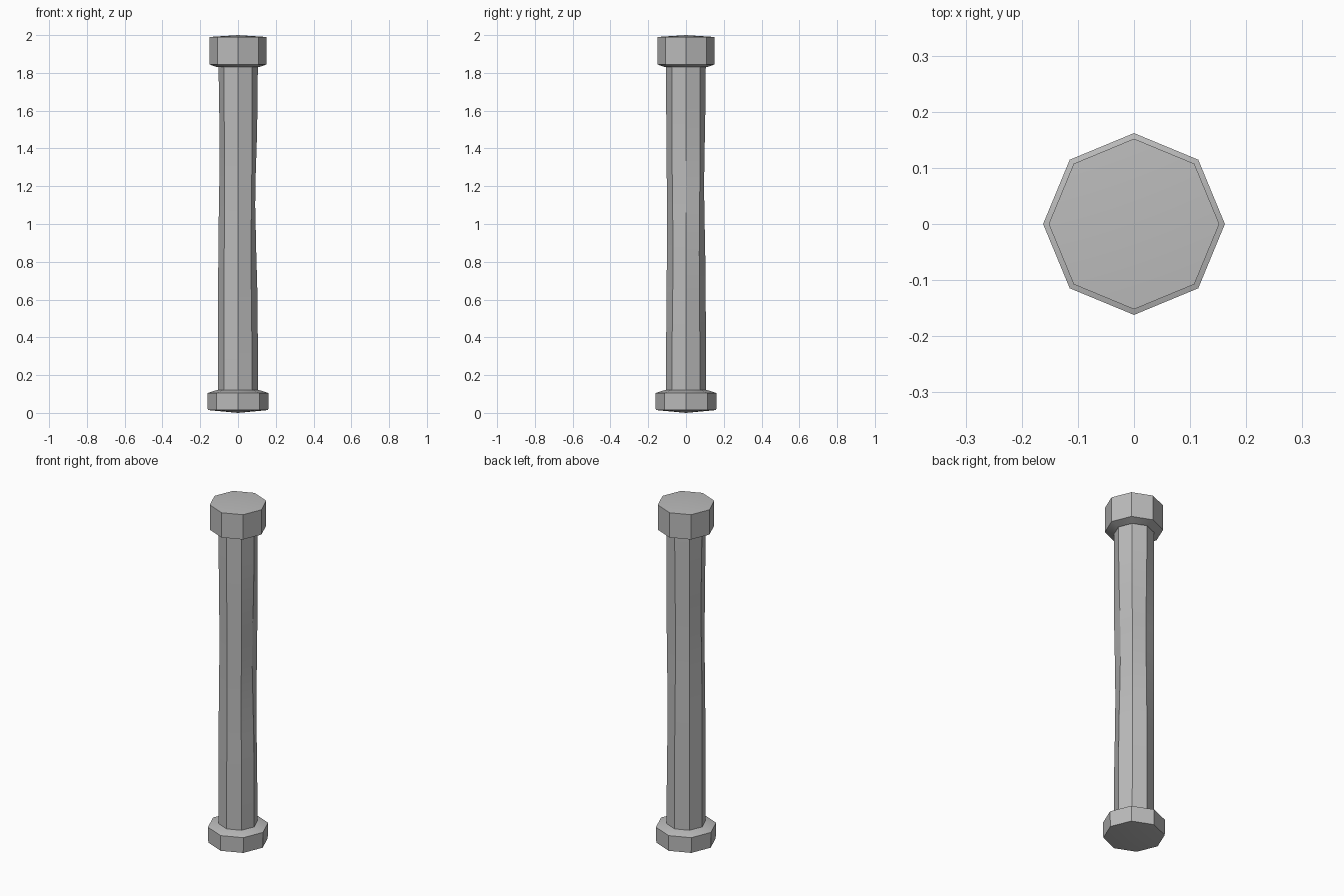
import bpy
import bmesh
from math import cos, sin, tau, radians, exp

SIDES = 8

cube = bpy.data.objects.get("Cube")
if cube:
    bpy.data.objects.remove(cube, do_unlink=True)

stone = bpy.data.materials.new("grey_stone")
stone.use_nodes = True
GREY = (0.5, 0.5, 0.5, 1.0)
stone.diffuse_color = GREY
stone.node_tree.nodes["Principled BSDF"].inputs["Base Color"].default_value = GREY


def no_wear(side, z):
    return 0.0


def octagon_part(name, profile, bottom=None, top=None, wear=no_wear):
    """Skin octagonal rings of (radius, z); bottom and top are optional peak heights."""
    bm = bmesh.new()
    rings = []
    for radius, z in profile:
        ring = []
        for side in range(SIDES):
            a = tau * side / SIDES
            r = radius - wear(side, z)
            ring.append(bm.verts.new((r * cos(a), r * sin(a), z)))
        rings.append(ring)
    for low, high in zip(rings, rings[1:]):
        for i in range(SIDES):
            j = (i + 1) % SIDES
            bm.faces.new((low[i], low[j], high[j], high[i]))
    # Ends are either shallow peaks or left open inside a neighbouring part
    for ring, peak in ((rings[0], bottom), (rings[-1], top)):
        if peak is not None:
            tip = bm.verts.new((0, 0, peak))
            for i in range(SIDES):
                bm.faces.new((ring[i], ring[(i + 1) % SIDES], tip))
    bmesh.ops.recalc_face_normals(bm, faces=bm.faces)
    mesh = bpy.data.meshes.new(name)
    bm.to_mesh(mesh)
    bm.free()
    mesh.materials.append(stone)
    obj = bpy.data.objects.new(name, mesh)
    bpy.context.collection.objects.link(obj)
    bpy.ops.object.select_all(action="DESELECT")
    obj.select_set(True)
    bpy.context.view_layer.objects.active = obj
    bpy.ops.object.shade_smooth_by_angle(angle=radians(20))
    return obj


# Worn hollows along the shaft corners: corner -> (height, depth)
HOLLOWS = {0: (1.1, 0.014), 1: (0.8, 0.006), 2: (1.2, 0.009), 4: (1.4, 0.008),
           5: (1.2, 0.005), 6: (1.0, 0.005), 7: (0.85, 0.008)}


def shaft_wear(side, z):
    height, depth = HOLLOWS.get(side, (1.0, 0.0))
    return depth * exp(-((z - height) / 0.35) ** 2)


# Foot block with a chamfered upper edge
octagon_part("column_base", [(0.16, 0.015), (0.162, 0.105), (0.108, 0.122)],
             bottom=0.0, top=0.122)

# Slightly worn shaft
heights = [0.11, 0.4, 0.65, 0.85, 1.1, 1.25, 1.45, 1.65, 1.84]
octagon_part("column_shaft", [(0.105, z) for z in heights], wear=shaft_wear)

# Head block with a chamfered lower edge
octagon_part("column_capital", [(0.11, 1.83), (0.152, 1.845), (0.152, 1.99)],
             bottom=1.83, top=2.0)
